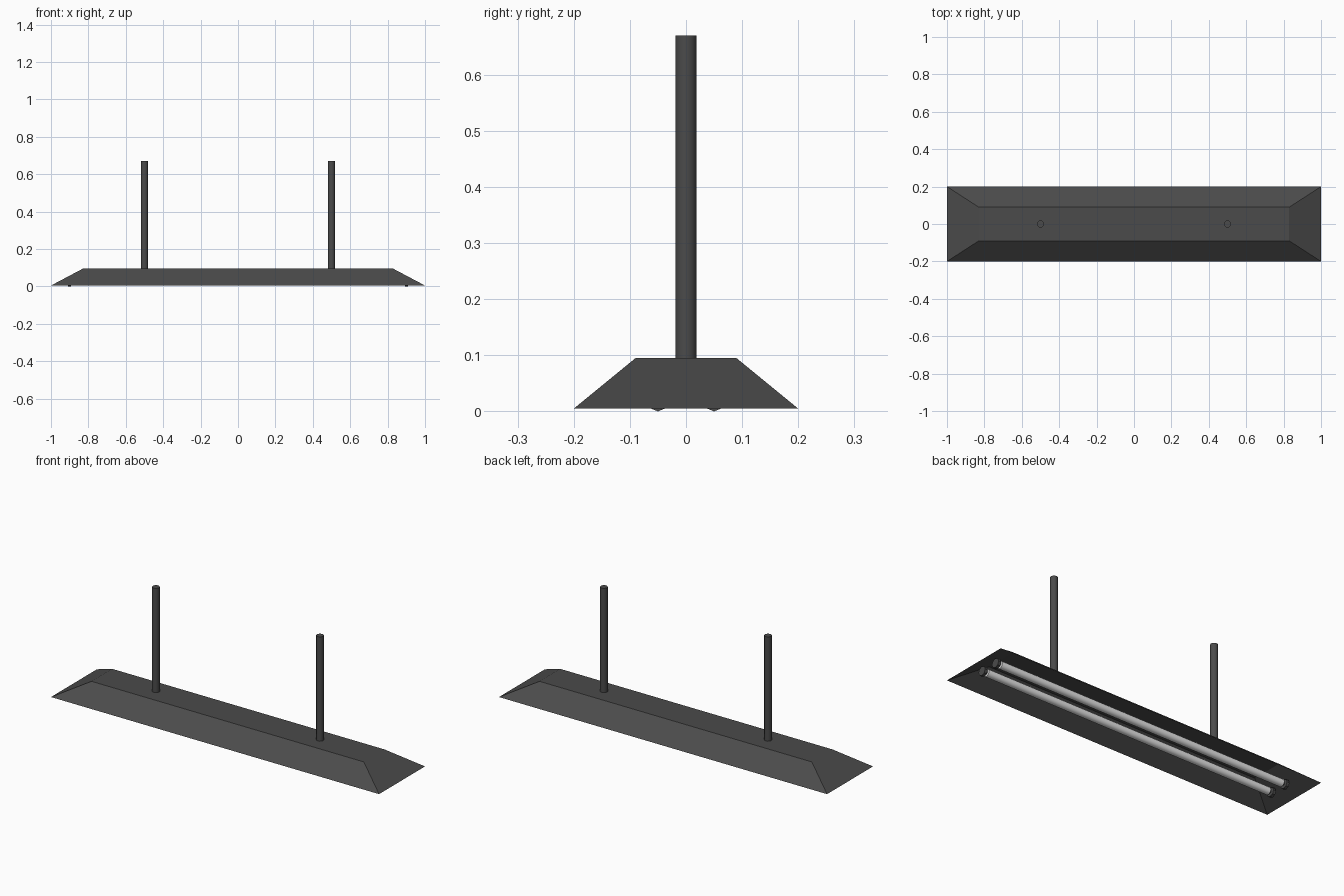
import bpy
import bmesh
from math import radians
from mathutils import Matrix

old = bpy.data.objects.get("Cube")
if old:
    bpy.data.objects.remove(old, do_unlink=True)


def material(name, rgb):
    mat = bpy.data.materials.new(name)
    mat.use_nodes = True
    mat.diffuse_color = (*rgb, 1)
    mat.node_tree.nodes["Principled BSDF"].inputs["Base Color"].default_value = (*rgb, 1)
    return mat


dark = material("dark grey metal", (0.07, 0.07, 0.07))
white = material("white glass", (0.8, 0.8, 0.8))


def rod(name, mat, radius, length, centre, axis="Z", sides=24):
    bpy.ops.mesh.primitive_cylinder_add(vertices=sides, radius=radius, depth=length)
    obj = bpy.context.object
    obj.name = name
    if axis == "X":
        obj.data.transform(Matrix.Rotation(radians(90), 4, "Y"))
    obj.location = centre
    obj.data.materials.append(mat)
    bpy.ops.object.shade_smooth_by_angle(angle=radians(40))
    return obj


# Hood: tapered tray, open underneath
RIM, TOP = 0.005, 0.095
bm = bmesh.new()
rings = []
for hx, hy, z in ((1.0, 0.2, RIM), (0.83, 0.09, TOP)):
    rings.append([bm.verts.new((sx * hx, sy * hy, z))
                  for sx, sy in ((-1, -1), (1, -1), (1, 1), (-1, 1))])
low, high = rings
for i in range(4):
    j = (i + 1) % 4
    bm.faces.new((low[i], low[j], high[j], high[i]))
bm.faces.new(high)
mesh = bpy.data.meshes.new("hood")
bm.to_mesh(mesh)
bm.free()
hood = bpy.data.objects.new("hood", mesh)
bpy.context.collection.objects.link(hood)
mesh.materials.append(dark)

# Hanging rods
for side, x in (("right", -0.5), ("left", 0.5)):
    rod(f"{side}_hanging_rod", dark, 0.019, 0.67 - TOP, (x, 0, (0.67 + TOP) / 2))

# Lamp tubes with a socket disc and contact pin at each end
for place, y in (("front", -0.05), ("back", 0.05)):
    rod(f"{place}_lamp_tube", white, 0.02, 1.76, (0, y, 0.025), "X")
    for side, s in (("right", -1), ("left", 1)):
        rod(f"{place}_{side}_socket", dark, 0.025, 0.016, (s * 0.9, y, 0.025), "X", 8)
        rod(f"{place}_{side}_pin", dark, 0.008, 0.02, (s * 0.885, y, 0.025), "X", 8)
